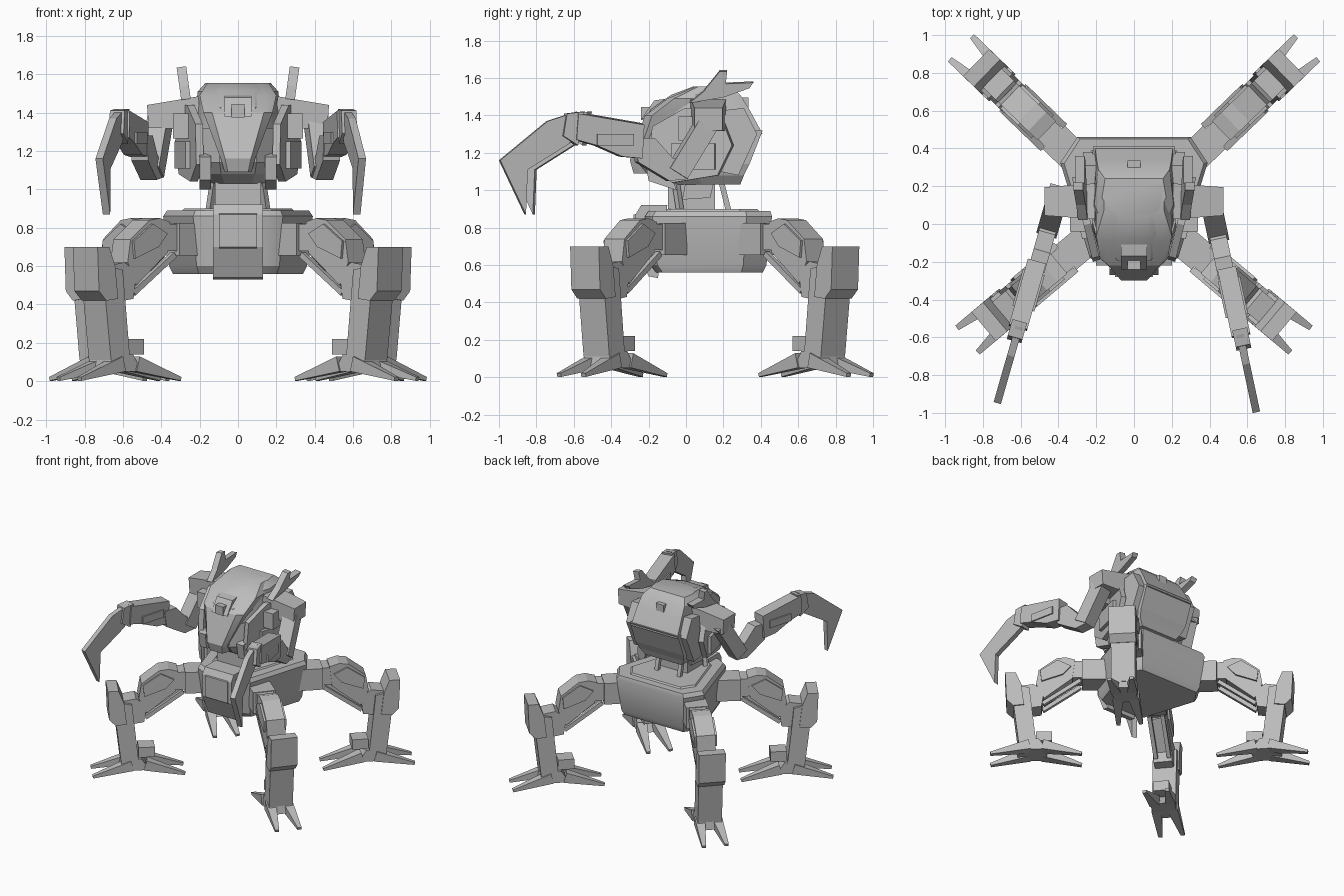
import bpy, bmesh
from math import radians
from mathutils import Matrix, Vector

cube = bpy.data.objects.get("Cube")
if cube:
    bpy.data.objects.remove(cube, do_unlink=True)

grey = bpy.data.materials.new("plain_grey")
grey.use_nodes = True
shade = (.5, .5, .5, 1)
grey.diffuse_color = shade
grey.node_tree.nodes["Principled BSDF"].inputs["Base Color"].default_value = shade

HERE = Matrix.Identity(4)
SIDES = {"left": HERE, "right": Matrix.Diagonal((-1, 1, 1, 1))}


def turned(pivot, axis, degrees):
    """Placement that turns about an axis through a pivot point."""
    move = Matrix.Translation(pivot)
    return move @ Matrix.Rotation(radians(degrees), 4, axis) @ move.inverted()


def loft(name, rings, place=HERE, smooth=False):
    """Skin a stack of equal-length rings and cap both ends."""
    bm = bmesh.new()
    stack = [[bm.verts.new(place @ Vector(point)) for point in ring] for ring in rings]
    for lower, upper in zip(stack, stack[1:]):
        for i in range(len(lower)):
            bm.faces.new((lower[i - 1], lower[i], upper[i], upper[i - 1]))
    bm.faces.new(stack[0])
    bm.faces.new(stack[-1])
    bmesh.ops.recalc_face_normals(bm, faces=bm.faces)
    mesh = bpy.data.meshes.new(name)
    bm.to_mesh(mesh)
    bm.free()
    mesh.materials.append(grey)
    part = bpy.data.objects.new(name, mesh)
    bpy.context.collection.objects.link(part)
    if smooth:
        bpy.ops.object.select_all(action="DESELECT")
        part.select_set(True)
        bpy.context.view_layer.objects.active = part
        bpy.ops.object.shade_smooth_by_angle(angle=radians(28))


def prism(name, width, profile, place=HERE, x=0):
    """Side profile of (y, z) points given a width centred on x."""
    loft(name, [[(x + side * width / 2, y, z) for y, z in profile] for side in (-1, 1)], place)


def box(name, centre, size, place=HERE):
    """Box from its centre and full size."""
    x, y, z = centre
    width, depth, height = (value / 2 for value in size)
    prism(name, width * 2, [(y - depth, z - height), (y + depth, z - height),
                            (y + depth, z + height), (y - depth, z + height)], place, x)


def beam(name, start, end, thick, tip, place=HERE):
    """Straight bar tapering from one (width, height) to another."""
    start, end = Vector(start), Vector(end)
    along = (end - start).normalized()
    across = along.cross(Vector((0, 0, 1))).normalized()
    up = across.cross(along)
    corners = ((-1, -1), (1, -1), (1, 1), (-1, 1))
    loft(name, [[point + (across * i * width + up * j * height) / 2 for i, j in corners]
                for point, (width, height) in ((start, thick), (end, tip))], place)


def hull(name, plan, levels, smooth=True):
    """Mirrored plan of (width, depth) fractions fitted at each (z, half width, front, back)."""
    rings = []
    for z, half, front, back in levels:
        edge = [(half * u, front + (back - front) * v, z) for u, v in plan]
        rings.append(edge + [(-x, y, z) for x, y, z in reversed(edge)])
    loft(name, rings, smooth=smooth)


# Pelvis, with its deck and front plate
pelvis_plan = ((.4, 0), (.6, .06), (1, .8), (.77, 1))
hull("pelvis", pelvis_plan, [(.56, .34, -.16, .41), (.6, .36, -.19, .43),
                             (.86, .39, -.22, .46), (.89, .37, -.2, .45)])
hull("pelvis_deck", pelvis_plan, [(.88, .3, -.12, .4), (.9, .28, -.1, .38)], smooth=False)
prism("front_plate", .26, [(-.15, .53), (-.2, .54), (-.27, .7), (-.27, .87), (-.24, .92), (-.1, .92)])
prism("front_panel", .2, [(-.2, .64), (-.28, .7), (-.28, .87), (-.2, .89)])

# Waist with pistons
box("waist", (0, .03, .98), (.24, .25, .2))
prism("waist_collar", .28, [(-.02, .95), (.13, .96), (.16, 1.09), (0, 1.06)])
for side, place in SIDES.items():
    rod = (.03, .03)
    beam(side + "_front_piston", (.15, -.03, .88), (.12, -.06, 1.08), rod, rod, place)
    beam(side + "_rear_piston", (.1, .23, .88), (.1, .18, 1.08), rod, rod, place)

# Torso under a domed canopy, with a wedge visor widening upward from the snout
torso_plan = ((.4, 0), (.75, .15), (1, .5), (.9, 1))
hull("torso", torso_plan, [(1.03, .18, -.12, .29), (1.08, .22, -.2, .31),
                           (1.14, .24, -.25, .34), (1.32, .24, -.24, .41)], smooth=False)
hull("canopy", torso_plan, [(1.3, .23, -.24, .41), (1.43, .22, -.19, .34),
                            (1.51, .21, -.08, .29), (1.555, .17, .04, .24)])
visor_plan = ((.75, 0), (1, .12), (1, 1))
hull("visor", visor_plan, [(1.09, .07, -.28, 0), (1.16, .09, -.3, 0), (1.4, .18, -.22, .1),
                           (1.49, .2, -.1, .2), (1.555, .16, .05, .2)])
prism("brow_hatch", .14, [(-.1, 1.38), (-.24, 1.38), (-.17, 1.48), (-.1, 1.49)])
box("brow_lamp", (0, -.18, 1.41), (.07, .12, .07))
box("rear_hatch", (0, .31, 1.46), (.07, .05, .07))

# Cheek armour, jaw guards, rear guards and forked fins
for side, place in SIDES.items():
    cheek = place @ turned((.22, -.15, 0), "Z", -14)
    prism(side + "_cheek", .04, [(-.2, 1.13), (-.18, 1.34), (0, 1.44), (.18, 1.44),
                                 (.26, 1.24), (.18, 1.08), (-.07, 1.04)], cheek, x=.21)
    box(side + "_cheek_rib", (.24, .05, 1.18), (.03, .24, .14), cheek)
    prism(side + "_jaw_guard", .06, [(-.2, 1.05), (-.22, 1.17), (-.12, 1.2), (-.05, 1)], place, x=.17)
    prism(side + "_rear_guard", .07, [(.14, 1.42), (.31, 1.44), (.38, 1.3), (.28, 1.08), (.18, 1.1)],
          place, x=.235)
    fin = place @ turned((.27, 0, 1.46), "Y", 8)
    prism(side + "_fin_blade", .05, [(.1, 1.54), (.18, 1.64), (.22, 1.64), (.21, 1.55)], fin, x=.27)
    prism(side + "_fin_tail", .05, [(.02, 1.47), (.14, 1.57), (.36, 1.58), (.34, 1.55), (.2, 1.5)],
          fin, x=.27)

# Arms, each swung around its shoulder by its own yaw and setback
for (side, place), yaw, setback in zip(SIDES.items(), (12, 16), (0, .03)):
    beam(side + "_shoulder", (.2, .12, 1.4), (.47, .12, 1.38), (.19, .17), (.15, .12), place)
    box(side + "_shoulder_lug", (.28, .01, 1.33), (.12, .1, .13), place)
    arm = place @ Matrix.Translation((0, setback, 0)) @ turned((.42, .1, 0), "Z", yaw)
    beam(side + "_upper_arm", (.41, .13, 1.38), (.41, -.05, 1.09), (.11, .11), (.11, .11), arm)
    prism(side + "_elbow", .09, [(.01, 1.16), (0, 1.06), (-.1, 1.05), (-.27, 1.15), (-.29, 1.28),
                                 (-.18, 1.28), (-.08, 1.17)], arm, x=.41)
    prism(side + "_forearm", .1, [(-.24, 1.35), (-.6, 1.41), (-.61, 1.27), (-.5, 1.24),
                                  (-.36, 1.18), (-.25, 1.17)], arm, x=.42)
    box(side + "_forearm_plate", (.42, -.4, 1.27), (.12, .2, .06), arm)
    prism(side + "_wrist", .08, [(-.57, 1.42), (-.66, 1.41), (-.68, 1.29), (-.6, 1.24)], arm, x=.42)
    prism(side + "_claw", .04, [(-.6, 1.42), (-.76, 1.37), (-1.02, 1.16), (-.88, .87),
                                (-.87, 1.11), (-.64, 1.25)], arm, x=.415)

# Legs, built around the foot centre with +y pointing outward
for pair, foot, heading in (("front", (.62, -.395, 0), -130), ("rear", (.67, .695, 0), -46)):
    for side, mirror in SIDES.items():
        leg = mirror @ Matrix.Translation(foot) @ Matrix.Rotation(radians(heading), 4, "Z")
        tag = f"{pair}_{side}_"
        box(tag + "hip", (0, -.43, .74), (.17, .18, .17), leg)
        box(tag + "hip_link", (0, -.31, .75), (.13, .12, .14), leg)
        prism(tag + "thigh", .14, [(-.29, .83), (-.22, .85), (-.15, .84), (-.02, .74),
                                   (0, .62), (-.06, .5), (-.27, .67)], leg)
        prism(tag + "thigh_guard", .17, [(-.26, .77), (-.16, .82), (-.03, .73), (-.04, .64), (-.2, .7)], leg)
        prism(tag + "knee", .14, [(.14, .6), (.02, .62), (-.06, .56), (-.04, .43), (.15, .4)], leg)
        prism(tag + "shin", .18, [(0, .11), (.13, .11), (.17, .45), (.14, .6), (.05, .58)], leg)
        prism(tag + "shin_guard", .2, [(.09, .43), (.17, .42), (.22, .47), (.23, .7),
                                       (.15, .7), (.11, .6)], leg)
        box(tag + "heel", (0, -.06, .18), (.12, .12, .08), leg)
        prism(tag + "ankle", .18, [(-.08, .05), (.14, .05), (.12, .14), (-.02, .14)], leg)
        for i in (-1, 1):
            beam(tag + "thigh_strut", (i * .05, -.33, .66), (i * .05, -.05, .46), rod, rod, leg)
            # Two toes outward and two inward
            for j in (-1, 1):
                beam(tag + "toe", (i * .06, j * .05, .09), (i * .085, j * .34, .012),
                     (.08, .08), (.03, .02), leg)
